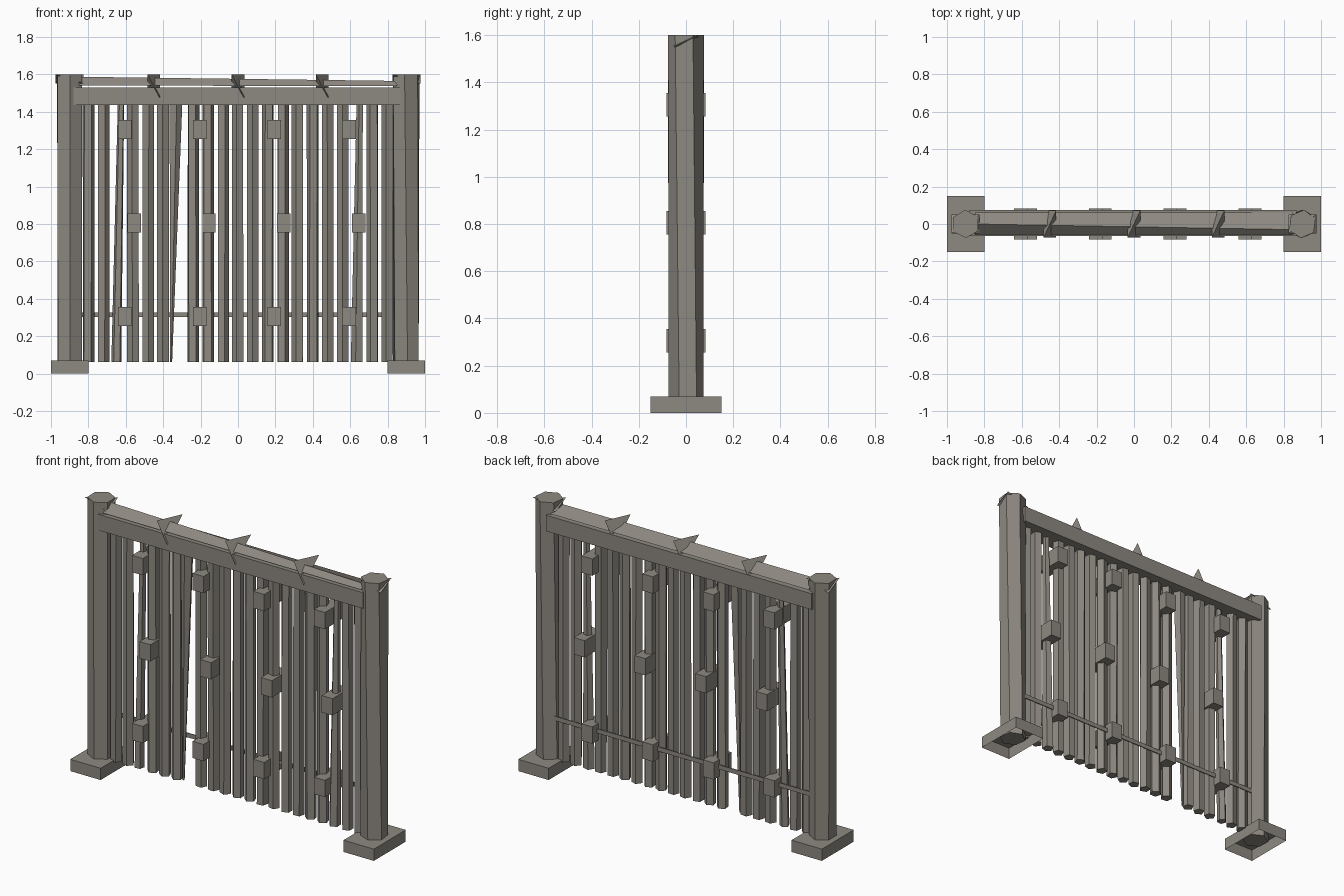
import bpy, bmesh, math, random
from mathutils import Vector

old = bpy.data.objects.get("Cube")
if old:
    bpy.data.objects.remove(old, do_unlink=True)
random.seed(4)

wood = bpy.data.materials.new("weathered_wood")
wood.use_nodes = True
colour = (0.27, 0.25, 0.22, 1)
wood.diffuse_color = colour
bsdf = wood.node_tree.nodes["Principled BSDF"]
bsdf.inputs["Base Color"].default_value = colour
bsdf.inputs["Roughness"].default_value = 0.9


def finish(name, bm):
    bmesh.ops.recalc_face_normals(bm, faces=bm.faces)
    mesh = bpy.data.meshes.new(name)
    bm.to_mesh(mesh)
    bm.free()
    mesh.materials.append(wood)
    obj = bpy.data.objects.new(name, mesh)
    bpy.context.collection.objects.link(obj)
    return obj


def box(name, lo, hi, open_bottom=False):
    bm = bmesh.new()
    bmesh.ops.create_cube(bm, size=1)
    lo, hi = Vector(lo), Vector(hi)
    for v in bm.verts:
        v.co = (lo + hi) / 2 + v.co * (hi - lo)
    if open_bottom:
        bm.normal_update()
        under = [f for f in bm.faces if f.normal.z < -0.5]
        bmesh.ops.delete(bm, geom=under, context='FACES_ONLY')
    return finish(name, bm)


def loft(name, rings):
    """Join matching rings of points and cap both ends."""
    bm = bmesh.new()
    loops = [[bm.verts.new(p) for p in ring] for ring in rings]
    n = len(loops[0])
    for a, b in zip(loops, loops[1:]):
        for i in range(n):
            j = (i + 1) % n
            bm.faces.new((a[i], a[j], b[j], b[i]))
    bm.faces.new(loops[0])
    bm.faces.new(loops[-1])
    return finish(name, bm)


def ring(x, y, z, radius, sides, turn):
    return [(x + radius * math.cos(turn + math.tau * i / sides),
             y + radius * math.sin(turn + math.tau * i / sides), z)
            for i in range(sides)]


def wedge(name, x, half_x, half_y, low, high):
    """Four-pointed spike with crossed upper and lower edges."""
    bm = bmesh.new()
    for sx, sy, z in ((-1, -1, high), (1, 1, high), (1, -1, low), (-1, 1, low)):
        bm.verts.new((x + sx * half_x, sy * half_y, z))
    bmesh.ops.convex_hull(bm, input=bm.verts)
    return finish(name, bm)


# End posts on hollow footings
for side, s, turn, twist in (("left", 1, 0.4, 0.25), ("right", -1, 0.55, 0.0)):
    x = 0.9 * s
    box(side + "_footing", (x - 0.1, -0.15, 0), (x + 0.1, 0.15, 0.07), True)
    loft(side + "_post", [ring(x - 0.01 * twist, 0, 0.03, 0.074, 6, turn + twist),
                          ring(x, 0, 1.6, 0.076, 6, turn)])
    wedge(side + "_post_spike", x, 0.075, 0.05, 1.55, 1.6)

# Top rail and the ridged cap floating just above it
box("top_rail", (-0.88, -0.065, 1.435), (0.87, 0.075, 1.53))
loft("rail_cap", [[(-0.85, -0.055, 1.54), (-0.85, 0.062, 1.54), (-0.85, 0, 1.587)],
                  [(0.85, -0.055, 1.538), (0.85, 0.062, 1.538), (0.85, -0.03, 1.565)]])

# Spikes along the rail
for i in range(3):
    wedge("rail_spike", 0.45 * (i - 1), 0.034, 0.073, 1.475, 1.6)

# Upright slats, a few of them warped: index -> (top x, top r, bottom x, bottom r)
warped = {2: (-0.625, 0.018, -0.65, 0.028),
          6: (-0.333, 0.036, -0.358, 0.006),
          18: (0.652, 0.018, 0.637, 0.034)}
for i in range(21):
    x = 0.08 * (i - 10)
    top_x, top_r, low_x, low_r = warped.get(i, (x, 0.033, x, 0.033))
    turn = random.uniform(0, math.tau)
    loft("slat", [ring(low_x, 0, 0.062, low_r, 5, turn + random.uniform(-0.1, 0.1)),
                  ring(top_x, 0, 1.45, top_r, 5, turn)])

# Thin tie bar across the back
box("tie_bar", (-0.84, 0.035, 0.302), (0.84, 0.04, 0.328))

# Staggered rows of blocks running through the slats
for z, shift in ((0.305, 0), (0.805, 0.05), (1.305, 0)):
    for i in range(4):
        x = -0.605 + 0.4 * i + shift
        box("block", (x - 0.036, -0.083, z - 0.05), (x + 0.036, 0.083, z + 0.05))
